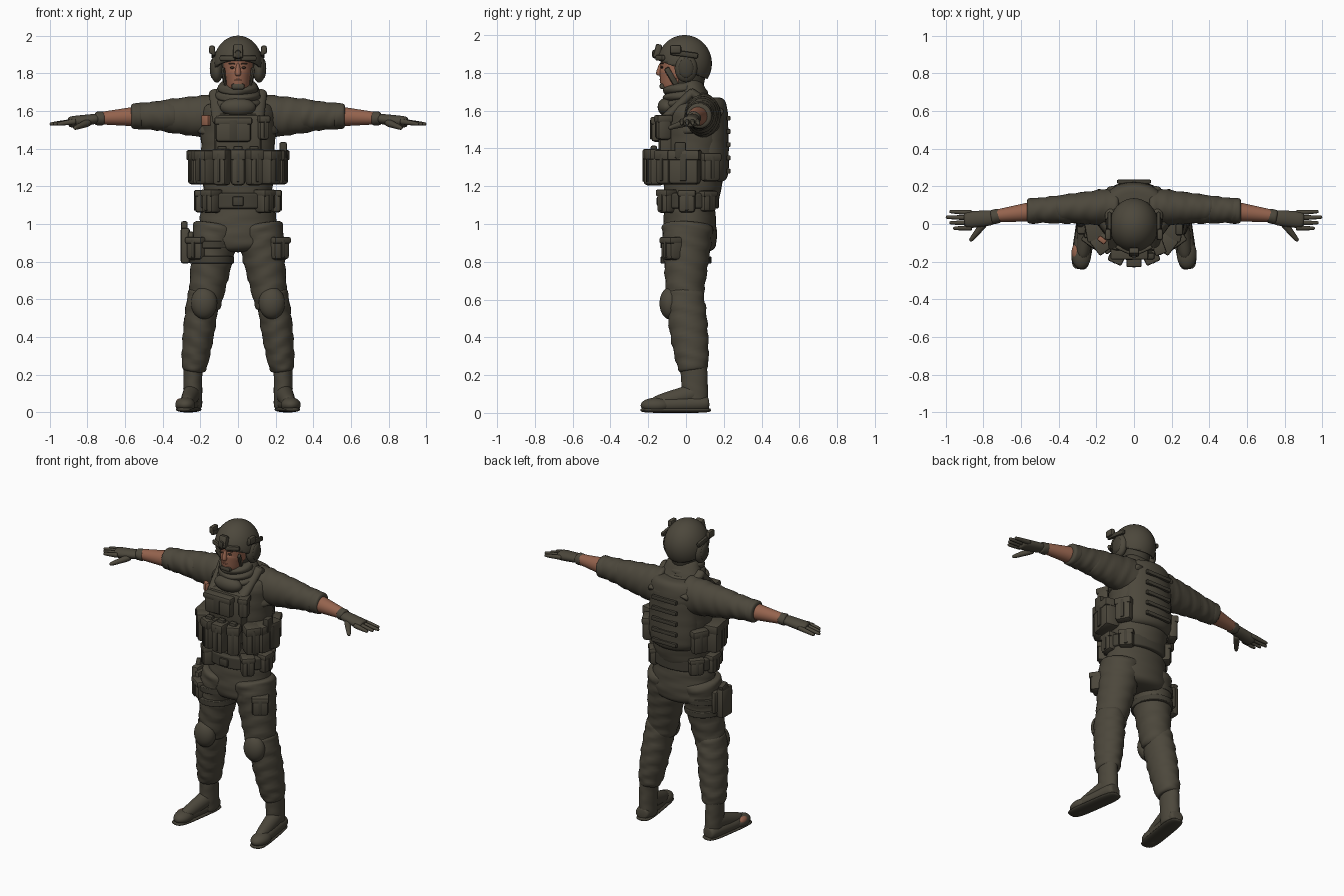
import bpy, bmesh, math
from mathutils import Matrix, Vector

default = bpy.data.objects.get("Cube")
if default:
    bpy.data.objects.remove(default, do_unlink=True)


def material(name, colour):
    mat = bpy.data.materials.new(name)
    mat.use_nodes = True
    mat.diffuse_color = (*colour, 1)
    shader = mat.node_tree.nodes["Principled BSDF"]
    shader.inputs["Base Color"].default_value = (*colour, 1)
    shader.inputs["Roughness"].default_value = .9
    return mat


OLIVE = material("olive cloth", (.073, .064, .045))
DARK = material("dark olive webbing", (.055, .049, .035))
SKIN = material("skin", (.3, .125, .075))
BROWN = material("dark brown", (.05, .03, .02))


def finish(name, bm, mat, mirror, sharp):
    bmesh.ops.recalc_face_normals(bm, faces=bm.faces)
    mesh = bpy.data.meshes.new(name)
    bm.to_mesh(mesh)
    bm.free()
    mesh.materials.append(mat)
    mesh.polygons.foreach_set("use_smooth", [True] * len(mesh.polygons))
    mesh.set_sharp_from_angle(angle=math.radians(sharp))
    obj = bpy.data.objects.new(name, mesh)
    bpy.context.collection.objects.link(obj)
    if mirror:
        obj.modifiers.new("Mirror", "MIRROR")
    return obj


def limb(name, start, end, wide, deep, taper=1, bulge=0, folds=0, soft=12,
         mat=OLIVE, mirror=False, sides=28, steps=36):
    """A tapering oval tube with rounded ends and wavy cloth folds."""
    start, end = Vector(start), Vector(end)
    along = (end - start).normalized()
    across = Vector((0, 1, 0)) if abs(along.x) > abs(along.y) + abs(along.z) else Vector((1, 0, 0))
    across = (across - along * across.dot(along)).normalized()
    up = along.cross(across)
    bm = bmesh.new()
    loops = []
    for i in range(steps + 1):
        t = (1 - math.cos(math.pi * i / steps)) / 2
        centre = start.lerp(end, t)
        dome = max(1 - abs(2 * t - 1) ** soft, 0) ** (1 / soft)
        radius = max(dome, .01) * (1 + (taper - 1) * t) * (1 + bulge * math.sin(math.pi * t))
        travel = 75 * t * (end - start).length
        loop = []
        for k in range(sides):
            angle = math.tau * k / sides
            crease = math.sin(travel + 2 * math.sin(2 * angle)) + math.sin(1.7 * travel + 3 * angle) / 2
            r = radius * (1 + folds * crease)
            loop.append(bm.verts.new(centre + across * (wide * r * math.cos(angle))
                                     + up * (deep * r * math.sin(angle))))
        loops.append(loop)
    for low, high in zip(loops, loops[1:]):
        for k in range(sides):
            n = (k + 1) % sides
            bm.faces.new((low[k], low[n], high[n], high[k]))
    bm.faces.new(loops[0])
    bm.faces.new(loops[-1])
    return finish(name, bm, mat, mirror, 60)


def box(name, centre, size, yaw=0, pitch=0, mat=OLIVE, mirror=False, bevel=.01):
    bm = bmesh.new()
    bmesh.ops.create_cube(bm, size=1)
    bmesh.ops.scale(bm, vec=size, verts=bm.verts)
    bmesh.ops.bevel(bm, geom=bm.edges[:], offset=min(bevel, min(size) * .4), segments=2,
                    profile=.5, affect="EDGES")
    turn = Matrix.Rotation(math.radians(yaw), 4, "Z") @ Matrix.Rotation(math.radians(pitch), 4, "X")
    bm.transform(Matrix.Translation(centre) @ turn)
    return finish(name, bm, mat, mirror, 40)


def ball(name, centre, radii, mat=OLIVE, mirror=False):
    bm = bmesh.new()
    bmesh.ops.create_uvsphere(bm, u_segments=32, v_segments=20, radius=1)
    bm.transform(Matrix.Translation(centre) @ Matrix.Diagonal((*radii, 1)))
    return finish(name, bm, mat, mirror, 80)


def pouch(name, centre, size, yaw=0, mirror=False):
    """A padded pouch with a closing flap and a pull strap."""
    w, d, h = size
    lid = Vector(centre) + Vector((0, 0, h * .36))
    box(name, centre, size, yaw, mirror=mirror, bevel=.02)
    box(name + "_flap", lid, (w * 1.06, d * 1.1, h * .3), yaw, mirror=mirror)
    box(name + "_strap", centre, (w * .22, d * 1.13, h * .8), yaw, mat=DARK, mirror=mirror, bevel=.004)


def pouch_ring(height, wide, deep, middle, items):
    """Pouches set round an oval, each facing outwards; angles run from the front."""
    for name, angle, size in items:
        a = math.radians(angle)
        pouch(name, (wide * math.sin(a), middle - deep * math.cos(a), height), size, angle, angle > 0)


# Trousers
limb("pelvis", (0, .02, .85), (0, .02, 1.18), .22, .15, taper=.85, folds=.01, soft=5)
limb("thighs", (.11, .01, 1), (.18, -.01, .55), .13, .14, taper=.65, folds=.025, mirror=True)
limb("calves", (.18, -.01, .65), (.235, .04, .22), .083, .1, taper=.8, bulge=.12, folds=.03, mirror=True)
ball("knee_pads", (.18, -.085, .58), (.07, .055, .085), mirror=True)
pouch("thigh_pockets", (.2, -.055, .87), (.1, .13, .12), 35, mirror=True)

# Boots
limb("boot_shafts", (.24, .05, .02), (.24, .04, .28), .05, .07, folds=.01, mirror=True)
limb("boot_insteps", (.24, .07, .11), (.275, -.18, .045), .05, .055, taper=.7, soft=5, mirror=True)
limb("boot_feet", (.24, .12, .05), (.28, -.16, .04), .05, .045, taper=.9, soft=6, mirror=True)
ball("boot_toes", (.28, -.16, .04), (.053, .08, .04), mirror=True)
limb("boot_soles", (.235, .13, .015), (.29, -.24, .015), .053, .015, soft=4, mat=DARK, mirror=True)
ball("right_toe_patch", (-.305, -.15, .05), (.025, .045, .025), SKIN)

# Jacket body and vest
limb("torso", (0, .03, 1.11), (0, .06, 1.64), .18, .15, taper=1.15, folds=.008, soft=8)
limb("shoulders", (0, .06, 1.48), (0, .02, 1.76), .23, .15, taper=.4, folds=.008)
limb("back_panel", (0, .12, 1.22), (0, .11, 1.67), .17, .11, folds=.006, soft=6)
box("chest_panel", (0, -.1, 1.46), (.25, .09, .25), bevel=.03)
pouch("chest_pouch", (-.025, -.145, 1.5), (.19, .08, .13))
pouch("radio_pouch", (.13, -.12, 1.51), (.06, .08, .13), 20)
limb("vest_straps_front", (.1, -.13, 1.54), (.12, .04, 1.7), .035, .025, mirror=True)
limb("vest_straps_back", (.12, .02, 1.7), (.11, .19, 1.58), .035, .025, mirror=True)
for row in range(5):
    box(f"back_webbing_{row + 1}", (0, .225, 1.28 + row * .07), (.18, .02, .025), mat=DARK, bevel=.004)
box("chest_patch", (-.17, -.085, 1.55), (.05, .03, .06), yaw=-38, mat=SKIN)

# Pouches round the vest and the belt
pouch_ring(1.3, .21, .21, .03, (
    ("centre_magazine_pouch", 0, (.077, .09, .19)),
    ("outer_magazine_pouches", 24, (.077, .09, .19)),
    ("front_side_pouches", 52, (.09, .1, .18)),
    ("side_pouches", 80, (.16, .1, .18)),
    ("rear_side_pouches", 118, (.1, .06, .15))))
for place, x in (("left", .085), ("centre", 0), ("right", -.085)):
    box(place + "_magazine", (x, -.17, 1.39), (.05, .035, .05), mat=DARK)
box("left_radio", (.24, -.03, 1.39), (.04, .06, .09), mat=DARK)
limb("belt", (0, .015, 1.08), (0, .015, 1.165), .21, .16, mat=DARK)
box("belt_buckle", (0, -.145, 1.12), (.06, .02, .05), mat=DARK)
pouch_ring(1.12, .2, .16, .01, (
    ("front_belt_pouches", 45, (.08, .08, .125)),
    ("hip_pouches", 88, (.09, .06, .12)),
    ("rear_belt_pouches", 130, (.09, .06, .11))))

# Holster
box("holster", (-.28, 0, .885), (.05, .11, .19), bevel=.015)
box("holster_plate", (-.25, 0, .89), (.03, .15, .14))
box("pistol_grip", (-.285, .015, .975), (.035, .06, .07), pitch=-20, mat=DARK)
for place, z in (("lower", .81), ("upper", .89)):
    limb(f"holster_{place}_strap", (-.14, 0, z - .02), (-.14, 0, z + .02), .12, .135, mat=DARK)

# Arms
limb("upper_sleeves", (.08, .09, 1.57), (.42, .08, 1.575), .105, .125, taper=.66, folds=.02, mirror=True)
limb("lower_sleeves", (.33, .08, 1.575), (.56, .07, 1.573), .08, .085, taper=.78, folds=.025, mirror=True)
limb("rolled_cuffs", (.505, .07, 1.573), (.57, .07, 1.573), .068, .068, folds=.015, soft=5, mirror=True)
limb("forearms", (.5, .07, 1.573), (.76, .04, 1.56), .057, .057, taper=.52, mat=SKIN, mirror=True)

# Gloves
limb("glove_cuffs", (.71, .044, 1.56), (.76, .036, 1.56), .038, .036, folds=.02, soft=5, mirror=True)
limb("glove_palms", (.74, .035, 1.56), (.9, .02, 1.54), .04, .027, taper=1.15, soft=6, mirror=True)
for finger, label in enumerate(("little", "ring", "middle", "index")):
    y, tip = .06 - finger * .027, 1 - abs(finger - 1) * .02
    limb(f"glove_{label}_fingers", (.86, y, 1.545), (tip, y * 1.1, 1.53), .015, .016, taper=.6,
         soft=6, mirror=True, sides=12, steps=14)
limb("glove_thumbs", (.79, .01, 1.54), (.87, -.09, 1.508), .022, .022, taper=.5, soft=5, mirror=True)

# Scarf
for turn, label in enumerate(("lower", "middle", "upper")):
    z, r = 1.645 + turn * .038, .13 - turn * .012
    limb(f"scarf_{label}_wrap", (0, .01 - turn * .01, z - .03), (0, -turn * .01, z + .03), r, r,
         folds=.025, soft=3)
ball("scarf_drape", (0, -.1, 1.62), (.095, .05, .05))

# Head
limb("jaw", (0, -.06, 1.7), (0, -.04, 1.82), .055, .075, taper=1.4, soft=5, mat=SKIN)
limb("head", (0, -.035, 1.76), (0, -.03, 1.9), .077, .103, soft=6, mat=SKIN)
limb("nose", (0, -.142, 1.785), (0, -.13, 1.855), .019, .023, taper=.4, soft=3, mat=SKIN)
ball("lips", (0, -.128, 1.765), (.024, .012, .007), SKIN)
ball("eyes", (.03, -.128, 1.83), (.013, .007, .006), BROWN, mirror=True)
box("eyebrows", (.032, -.128, 1.85), (.034, .012, .008), yaw=14, mat=BROWN, mirror=True)
box("chin_strap_cup", (0, -.122, 1.73), (.07, .035, .03))
box("chin_strap_sides", (.07, -.075, 1.775), (.016, .03, .12), yaw=20, pitch=32, mirror=True)

# Helmet shell, cut on a plane rising towards the brow
bm = bmesh.new()
bmesh.ops.create_uvsphere(bm, u_segments=40, v_segments=28, radius=1)
bm.transform(Matrix.Translation((0, -.008, 1.85)) @ Matrix.Diagonal((.13, .145, .15, 1)))
bmesh.ops.bisect_plane(bm, geom=bm.verts[:] + bm.edges[:] + bm.faces[:], plane_co=(0, 0, 1.81),
                       plane_no=(0, .38, 1), clear_inner=True)
shell = finish("helmet_shell", bm, OLIVE, False, 60)
shell.modifiers.new("Thickness", "SOLIDIFY").thickness = .014

# Helmet fittings
limb("helmet_nape", (0, .01, 1.72), (0, .015, 1.86), .075, .08, taper=1.3, mat=DARK)
box("brow_mount", (0, -.15, 1.915), (.055, .035, .075), pitch=-15)
box("brow_mount_arm", (0, -.165, 1.9), (.03, .028, .045), mat=DARK)
box("helmet_brim", (.055, -.137, 1.88), (.09, .022, .03), yaw=24, mirror=True)
box("helmet_rails", (.13, -.01, 1.9), (.022, .15, .03), pitch=-8, mat=DARK, mirror=True)
box("helmet_lamps", (.138, -.055, 1.925), (.03, .06, .045), mirror=True)
ball("ear_cups", (.112, 0, 1.825), (.034, .06, .075), mirror=True)
ball("ear_cup_caps", (.135, 0, 1.825), (.015, .04, .052), DARK, mirror=True)
